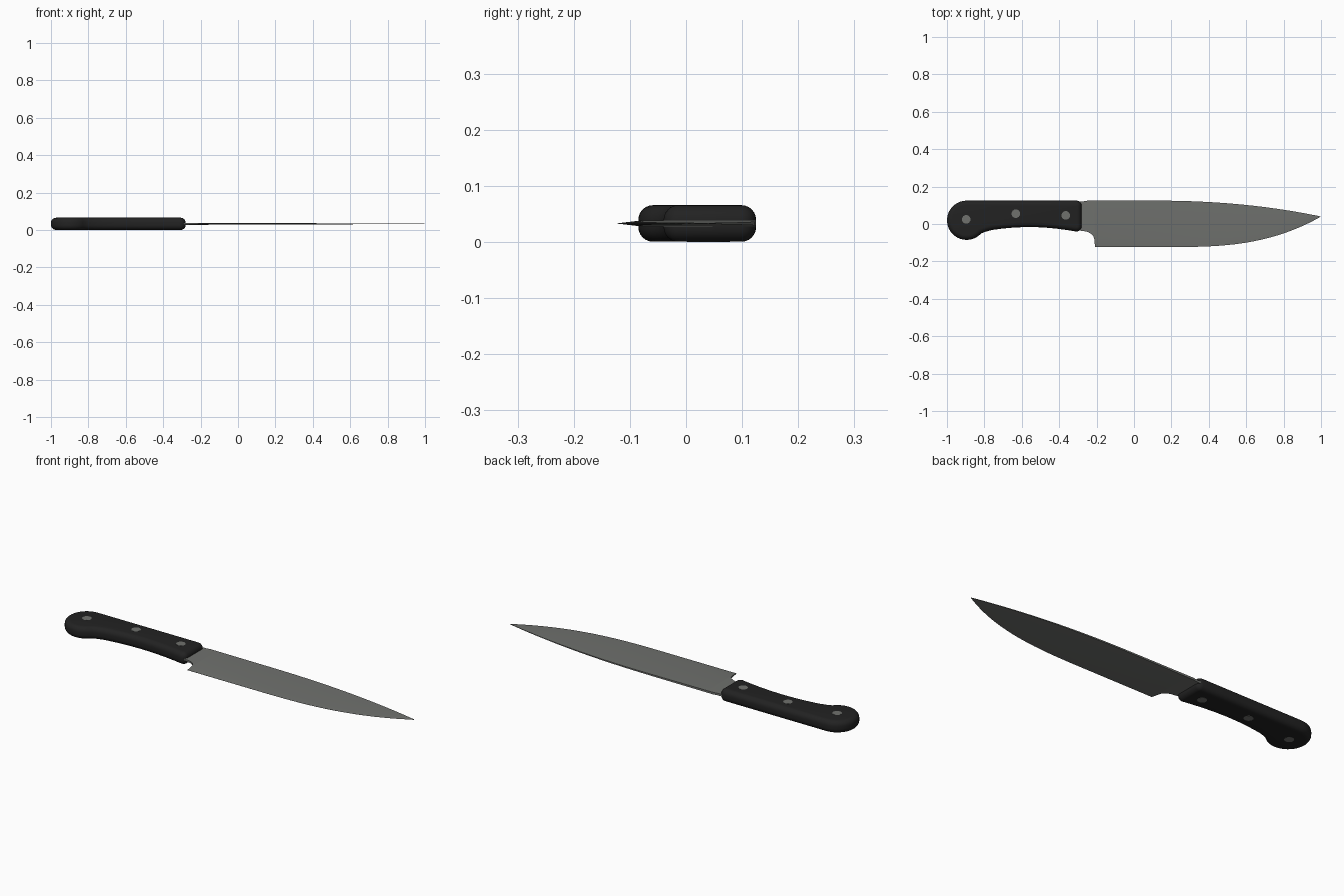
import bpy, bmesh
from math import pi, sin, cos, radians
from mathutils import Vector

if "Cube" in bpy.data.objects:
    bpy.data.objects.remove(bpy.data.objects["Cube"])

MID = 0.033  # height of the knife's centre plane


def material(name, rgb):
    m = bpy.data.materials.new(name)
    m.diffuse_color = (*rgb, 1)
    m.use_nodes = True
    m.node_tree.nodes["Principled BSDF"].inputs["Base Color"].default_value = m.diffuse_color
    return m


STEEL = material("steel", (0.16, 0.165, 0.155))
BLACK = material("black_grip", (0.016, 0.016, 0.016))


def loft(name, rings, mat, angle):
    """Skin closed rings of equal length, cap both ends, shade by angle."""
    bm = bmesh.new()
    loops = [[bm.verts.new(p) for p in ring] for ring in rings]
    n = len(loops[0])
    for a, b in zip(loops, loops[1:]):
        for i in range(n):
            j = (i + 1) % n
            bm.faces.new((a[i], a[j], b[j], b[i]))
    bm.faces.new(loops[0])
    bm.faces.new(loops[-1][::-1])
    bmesh.ops.recalc_face_normals(bm, faces=bm.faces)
    finish(name, bm, mat, angle)


def finish(name, bm, mat, angle):
    me = bpy.data.meshes.new(name)
    bm.to_mesh(me)
    bm.free()
    ob = bpy.data.objects.new(name, me)
    me.materials.append(mat)
    bpy.context.collection.objects.link(ob)
    bpy.ops.object.select_all(action='DESELECT')
    ob.select_set(True)
    bpy.context.view_layer.objects.active = ob
    bpy.ops.object.shade_smooth_by_angle(angle=radians(angle))


def arc(cx, cy, r, a0, a1, n):
    return [Vector((cx + r * cos(radians(a0 + (a1 - a0) * i / n)),
                    cy + r * sin(radians(a0 + (a1 - a0) * i / n)))) for i in range(n + 1)]


# Handle: plan outline (counter-clockwise) with a fully rounded rim
outline = arc(-0.308, 0.097, 0.028, 0, 90, 6)
outline += [Vector((x, 0.125)) for x in (-0.45, -0.6, -0.75)]
outline += arc(-0.895, 0.02, 0.105, 90, 318, 24)
outline += [Vector(p) for p in ((-0.796, -0.042), (-0.76, -0.032), (-0.70, -0.024), (-0.63, -0.018),
                                (-0.56, -0.016), (-0.49, -0.018), (-0.42, -0.024), (-0.36, -0.032))]
outline += arc(-0.308, -0.012, 0.028, 255, 360, 6)

normals = []
for i, p in enumerate(outline):
    t = (outline[(i + 1) % len(outline)] - outline[i - 1]).normalized()
    normals.append(Vector((t.y, -t.x)))

HALF, RIM, STEPS = 0.0325, 0.026, 6
profile = [(RIM * (1 - cos(a)), HALF - RIM + RIM * sin(a))
           for a in [pi / 2 * k / STEPS for k in range(STEPS + 1)]]
profile = [(d, -z) for d, z in reversed(profile)] + profile
loft("handle", [[(*(p - n * d), MID + z) for p, n in zip(outline, normals)] for d, z in profile],
     BLACK, 40)


# Blade: wedge cross-sections from bolster through heel to tip
def spine(x):
    return 0.125 - 0.085 * max(0, (x - 0.1) / 0.9) ** 2.2


def edge(x):
    return -0.123 + 0.163 * max(0, (x - 0.2) / 0.8) ** 2.8


def section(x, top, bottom, shoulder, edge_t):
    t = 0.0055 - 0.0045 * max(0, (x + 0.3) / 1.3)
    s = bottom + shoulder * (top - bottom)
    return [(x, top, MID + t), (x, s, MID + t), (x, bottom, MID + edge_t * t),
            (x, bottom, MID - edge_t * t), (x, s, MID - t), (x, top, MID - t)]


rings = [section(x, 0.121, y, 0.15, 0.9)
         for x, y in ((-0.31, -0.032), (-0.27, -0.038), (-0.248, -0.042), (-0.23, -0.052),
                      (-0.217, -0.066), (-0.211, -0.085))]
rings[2:] = [[(x, max(y, 0.125) if y > 0.1 else y, z) for x, y, z in r] for r in rings[2:]]
stations = [-0.209, -0.1, 0.0, 0.1, 0.2] + [0.2 + 0.797 * (1 - (1 - k / 20) ** 1.3) for k in range(1, 21)]
rings += [section(x, spine(x), edge(x), 0.18, 0.04) for x in stations]
loft("blade", rings, STEEL, 20)

# Rivets: pins through the handle, just proud of both faces
for i, (x, y) in enumerate(((-0.897, 0.025), (-0.632, 0.055), (-0.365, 0.046)), 1):
    bpy.ops.mesh.primitive_cylinder_add(vertices=24, radius=0.023, depth=2 * MID, location=(x, y, MID))
    pin = bpy.context.object
    pin.name = f"rivet_{i}"
    pin.data.materials.append(STEEL)
    bpy.ops.object.shade_smooth_by_angle(angle=radians(40))
